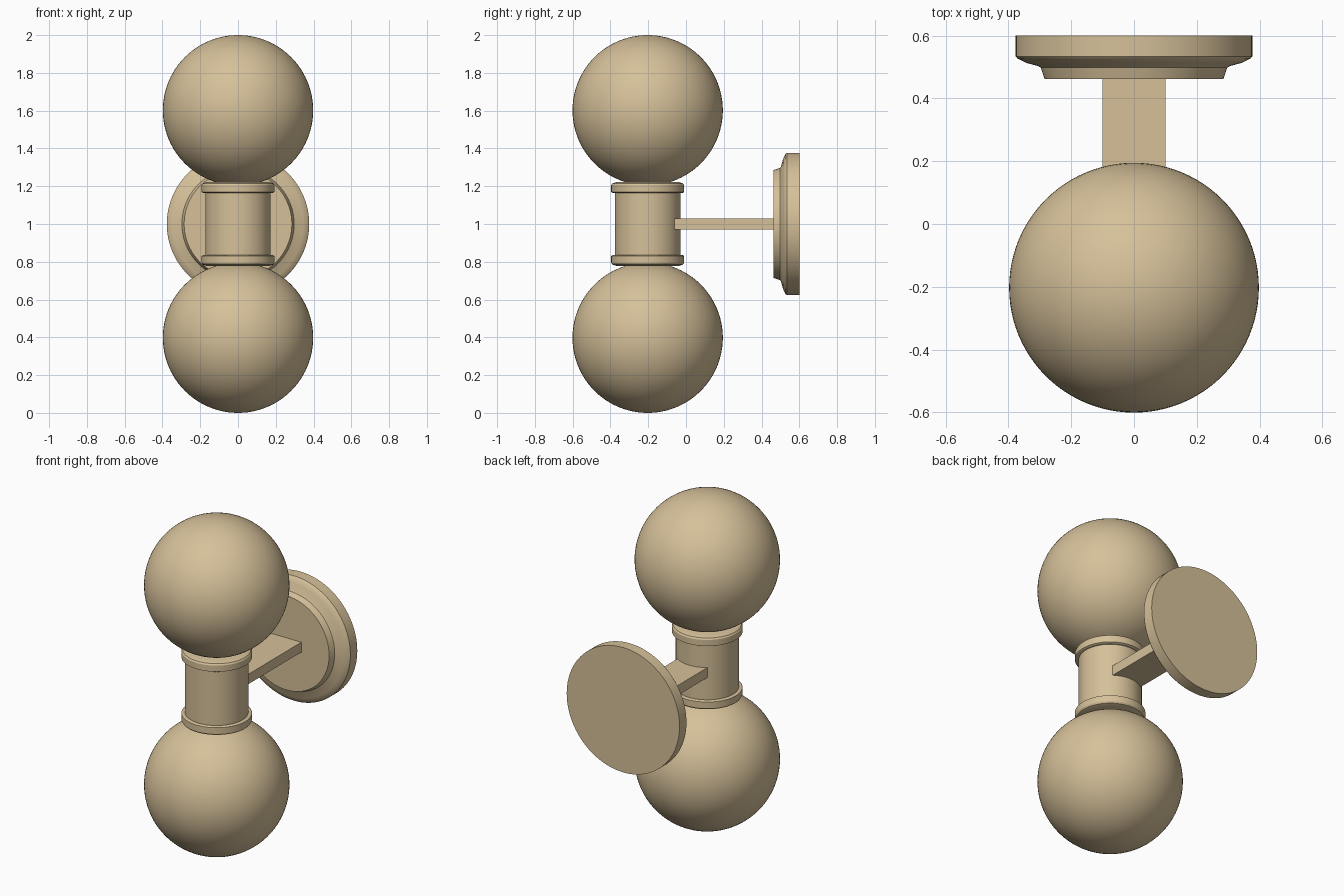
import bpy, bmesh, math
from mathutils import Matrix

if "Cube" in bpy.data.objects:
    bpy.data.objects.remove(bpy.data.objects["Cube"])

tan = bpy.data.materials.new("warm_tan")
tan.diffuse_color = (0.67, 0.53, 0.32, 1)
tan.use_nodes = True
tan.node_tree.nodes["Principled BSDF"].inputs["Base Color"].default_value = tan.diffuse_color

Y = -0.203  # axis shared by globes and holder


def finish(name, bm, matrix, smooth=True):
    bmesh.ops.recalc_face_normals(bm, faces=bm.faces)
    bm.transform(matrix)
    me = bpy.data.meshes.new(name)
    bm.to_mesh(me)
    bm.free()
    me.materials.append(tan)
    ob = bpy.data.objects.new(name, me)
    bpy.context.collection.objects.link(ob)
    if smooth:
        bpy.ops.object.select_all(action='DESELECT')
        ob.select_set(True)
        bpy.context.view_layer.objects.active = ob
        bpy.ops.object.shade_smooth_by_angle(angle=math.radians(25))
    return ob


def lathe(name, profile, matrix, n=96):
    """Closed solid of revolution from (radius, height) points, capped at both ends."""
    bm = bmesh.new()
    rings = [[bm.verts.new((r * math.cos(2 * math.pi * i / n),
                            r * math.sin(2 * math.pi * i / n), h)) for i in range(n)]
             for r, h in profile]
    for a, b in zip(rings, rings[1:]):
        for i in range(n):
            j = (i + 1) % n
            bm.faces.new((a[i], a[j], b[j], b[i]))
    bm.faces.new(rings[0])
    bm.faces.new(rings[-1])
    return finish(name, bm, matrix)


# Glass globes
for name, z in (("lower_globe", 0.398), ("upper_globe", 1.602)):
    bm = bmesh.new()
    bmesh.ops.create_uvsphere(bm, u_segments=96, v_segments=48, radius=0.398)
    finish(name, bm, Matrix.Translation((0, Y, z)))

# Central holder with a collar at each end
centre = Matrix.Translation((0, Y, 1.0))
lathe("holder_tube", [(0.173, -0.19), (0.173, 0.19)], centre)
collar = [(0.185, 0.165), (0.193, 0.169), (0.193, 0.206), (0.187, 0.215), (0.165, 0.222)]
lathe("upper_collar", collar, centre)
lathe("lower_collar", collar, centre @ Matrix.Scale(-1, 4, (0, 0, 1))
      ).data.flip_normals()

# Flat arm to the wall
bm = bmesh.new()
bmesh.ops.create_cube(bm, size=1)
finish("arm", bm, Matrix.Translation((0, 0.18, 1.0)) @ Matrix.Diagonal((0.2, 0.6, 0.06, 1)), False)

# Stepped round wall plate, its axis along y (height = distance from the wall)
plate = [(0.377, 0), (0.377, 0.066), (0.372, 0.072), (0.345, 0.086),
         (0.305, 0.097), (0.297, 0.102), (0.285, 0.138)]
lathe("wall_plate", plate,
      Matrix.Translation((0, 0.6, 1.0)) @ Matrix.Rotation(math.radians(90), 4, 'X'))
